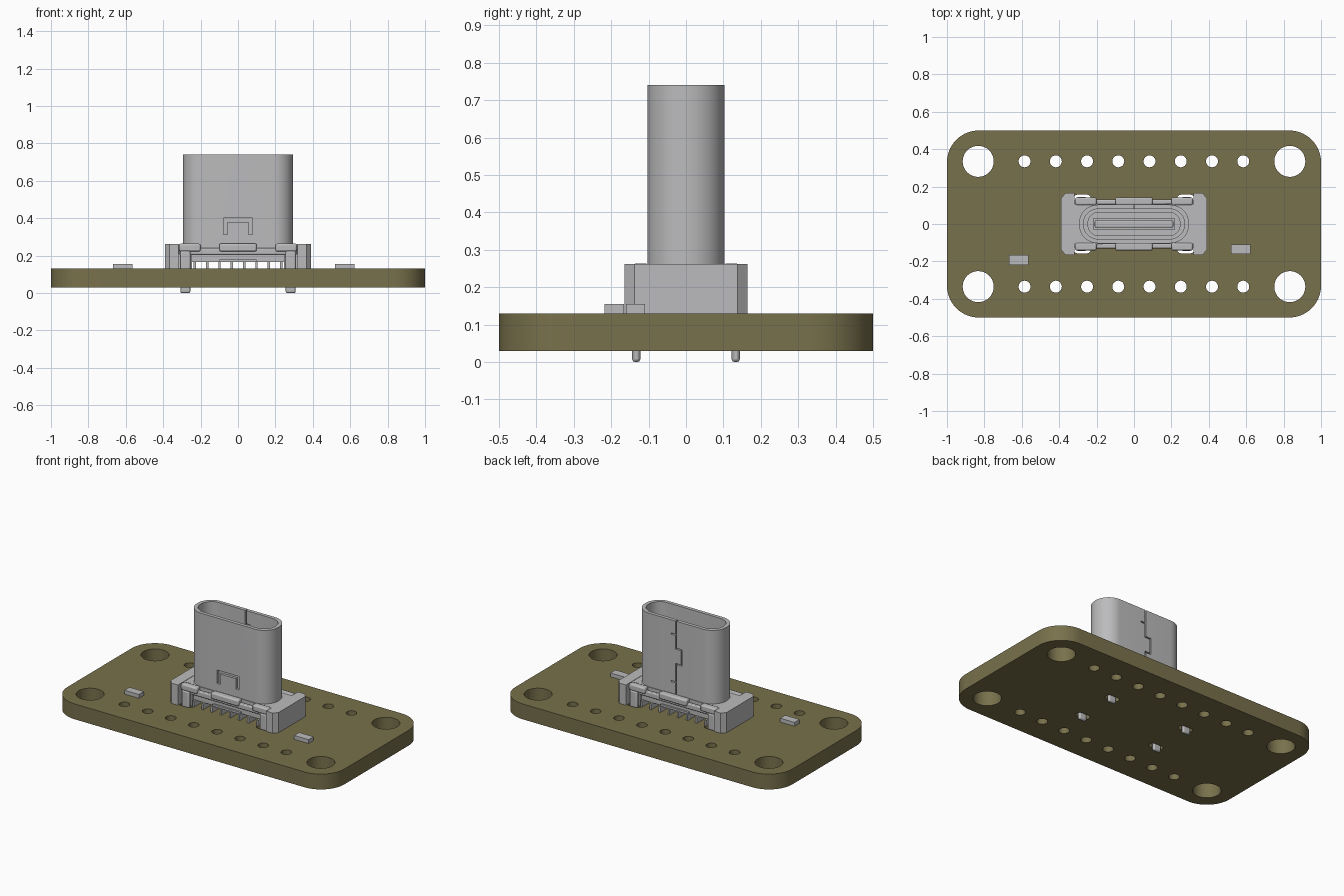
import bpy
import bmesh
from math import sin, cos, pi, radians
from mathutils import Matrix, Vector

default = bpy.data.objects.get("Cube")
if default:
    bpy.data.objects.remove(default, do_unlink=True)


def material(name, colour):
    m = bpy.data.materials.new(name)
    m.use_nodes = True
    m.diffuse_color = (*colour, 1)
    m.node_tree.nodes["Principled BSDF"].inputs["Base Color"].default_value = (*colour, 1)
    return m


OLIVE = material("olive board", (0.19, 0.165, 0.072))
GREY = material("light grey metal", (0.5, 0.5, 0.51))


def link(name, mesh, mat):
    ob = bpy.data.objects.new(name, mesh)
    bpy.context.collection.objects.link(ob)
    if mat:
        mesh.materials.clear()
        mesh.materials.append(mat)
    return ob


def smooth(ob):
    bpy.ops.object.select_all(action="DESELECT")
    ob.select_set(True)
    bpy.context.view_layer.objects.active = ob
    bpy.ops.object.shade_smooth_by_angle(angle=radians(30))


def circle(x, y, r, n=32):
    return [(x + r * cos(2 * pi * i / n), y + r * sin(2 * pi * i / n)) for i in range(n)]


def rounded(hw, hh, r, cx=0, cy=0, n=10):
    """Rounded rectangle outline from half sizes and a corner radius."""
    pts = []
    for k, (sx, sy) in enumerate([(1, 1), (-1, 1), (-1, -1), (1, -1)]):
        for i in range(n + 1):
            a = pi / 2 * (k + i / n)
            pts.append((cx + sx * (hw - r) + r * cos(a), cy + sy * (hh - r) + r * sin(a)))
    return pts


def plate(name, loops, z0, z1, mat=GREY):
    """Extrude an outline with holes between two heights."""
    cu = bpy.data.curves.new(name, "CURVE")
    cu.dimensions = "2D"
    cu.fill_mode = "BOTH"
    cu.extrude = (z1 - z0) / 2
    for loop in loops:
        sp = cu.splines.new("POLY")
        sp.points.add(len(loop) - 1)
        for p, (x, y) in zip(sp.points, loop):
            p.co = (x, y, 0, 1)
        sp.use_cyclic_u = True
    tmp = bpy.data.objects.new(name + "_outline", cu)
    bpy.context.collection.objects.link(tmp)
    dg = bpy.context.evaluated_depsgraph_get()
    mesh = bpy.data.meshes.new_from_object(tmp.evaluated_get(dg))
    bpy.data.objects.remove(tmp, do_unlink=True)
    bpy.data.curves.remove(cu)
    bm = bmesh.new()
    bm.from_mesh(mesh)
    bmesh.ops.remove_doubles(bm, verts=bm.verts, dist=1e-5)
    bmesh.ops.recalc_face_normals(bm, faces=bm.faces)
    bmesh.ops.translate(bm, verts=bm.verts, vec=(0, 0, (z0 + z1) / 2))
    bm.to_mesh(mesh)
    bm.free()
    ob = link(name, mesh, mat)
    smooth(ob)
    return ob


def boxes(name, spans, mat=GREY, bevel=0):
    """One object made of boxes, each given by its x, y and z span."""
    bm = bmesh.new()
    for x0, x1, y0, y1, z0, z1 in spans:
        centre = Vector((x0 + x1, y0 + y1, z0 + z1)) / 2
        size = Matrix.Diagonal((abs(x1 - x0), abs(y1 - y0), abs(z1 - z0), 1))
        bmesh.ops.create_cube(bm, size=1, matrix=Matrix.Translation(centre) @ size)
    mesh = bpy.data.meshes.new(name)
    bm.to_mesh(mesh)
    bm.free()
    ob = link(name, mesh, mat)
    if bevel:
        mod = ob.modifiers.new("soft edges", "BEVEL")
        mod.width = bevel
        mod.segments = 2
        smooth(ob)
    return ob


SIGNS = (-1, 1)
CORNERS = [(sx, sy) for sx in SIGNS for sy in SIGNS]

# Circuit board with mounting holes, pin holes and slots for the pegs
outline = [rounded(1, 0.5, 0.17, n=14)]
outline += [circle(sx * 0.833, sy * 0.335, 0.083, 40) for sx, sy in CORNERS]
outline += [circle(-0.585 + i * 0.167, sy * 0.335, 0.032, 24) for i in range(8) for sy in SIGNS]
outline += [rounded(0.046, 0.024, 0.022, sx * 0.277, sy * 0.133, 6) for sx, sy in CORNERS]
plate("circuit_board", outline, 0.03, 0.13, OLIVE)

# Small surface components
for name, x, y in (("right_chip", -0.615, -0.192), ("left_chip", 0.57, -0.135)):
    boxes(name, [(x - 0.052, x + 0.052, y - 0.026, y + 0.026, 0.13, 0.155)])

# Connector base: raised centre and two chamfered end blocks
boxes("base_centre", [(-0.34, 0.34, -0.108, 0.108, 0.165, 0.26)])
for sx, name in ((-1, "right"), (1, "left")):
    half = [(0.318, 0.165), (0.366, 0.165), (0.39, 0.138)]
    pts = half + [(x, -y) for x, y in reversed(half)]
    plate(name + "_end_block", [[(sx * x, y) for x, y in pts]], 0.13, 0.262)

# Flanges, clamp tabs, legs and contact pins on both long sides
for sy, name in ((-1, "front"), (1, "back")):
    boxes(name + "_flange", [(-0.315, 0.315, sy * 0.105, sy * 0.13, 0.205, 0.24)], bevel=0.006)
    boxes(name + "_lower_lip", [(-0.1, 0.1, sy * 0.105, sy * 0.12, 0.165, 0.178)])
    tabs = [(-0.1, 0.1), (-0.315, -0.2), (0.2, 0.315)]
    boxes(name + "_clamp_tabs",
          [(a, b, sy * 0.1, sy * 0.142, 0.222, 0.264) for a, b in tabs], bevel=0.009)
    boxes(name + "_contact_pins",
          [(x - 0.006, x + 0.006, sy * 0.06, sy * 0.132, 0.13, 0.168)
           for x in (-0.231 + i * 0.066 for i in range(8))])
    boxes(name + "_legs",
          [(sx * 0.255, sx * 0.308, sy * 0.122, sy * 0.144, 0, 0.225) for sx in SIGNS], bevel=0.008)
    boxes(name + "_leg_shoulders",
          [(sx * 0.245, sx * 0.318, sy * 0.09, sy * 0.125, 0.13, 0.21) for sx in SIGNS])

# Hollow metal shell with a latch slot in front and an interlocking seam behind
shell = plate("connector_shell",
              [rounded(0.294, 0.103, 0.1, n=12), rounded(0.27, 0.08, 0.078, n=12)], 0.25, 0.74)
front, back = (-0.13, -0.07), (0.06, 0.13)
w = 0.004
cuts = [(-0.078, -0.056, *front, 0.312, 0.4),
        (0.056, 0.078, *front, 0.312, 0.4),
        (-0.078, 0.078, *front, 0.38, 0.4)]
for z0, z1, x in ((0.63, 0.75, 0), (0.56, 0.63, 0.0), (0.46, 0.56, -0.04), (0.24, 0.46, 0)):
    cuts.append((x - w, x + w, *back, z0, z1))
for z in (0.46, 0.56):
    cuts.append((-0.04 - w, w, *back, z - w, z + w))
for z in (0.34, 0.65):
    cuts.append((-w, 0.035, *back, z - w, z + w))
cutter = boxes("shell_cutter", cuts, None)
cutter.hide_render = True
cut = shell.modifiers.new("cuts", "BOOLEAN")
cut.operation = "DIFFERENCE"
cut.solver = "EXACT"
cut.use_self = True
cut.object = cutter
bpy.context.view_layer.objects.active = shell
bpy.ops.object.modifier_apply(modifier=cut.name)
bpy.data.objects.remove(cutter, do_unlink=True)
smooth(shell)

# Latch tongue, inner liner and centre blade inside the shell
boxes("latch_backing", [(-0.085, 0.085, -0.086, -0.072, 0.3, 0.41)])
plate("inner_liner", [rounded(0.272, 0.082, 0.08), rounded(0.246, 0.062, 0.058)], 0.25, 0.52)
boxes("blade_root", [(-0.218, 0.218, -0.03, 0.03, 0.25, 0.5)])
boxes("centre_blade", [(-0.21, 0.21, -0.019, 0.019, 0.25, 0.68)], bevel=0.005)
